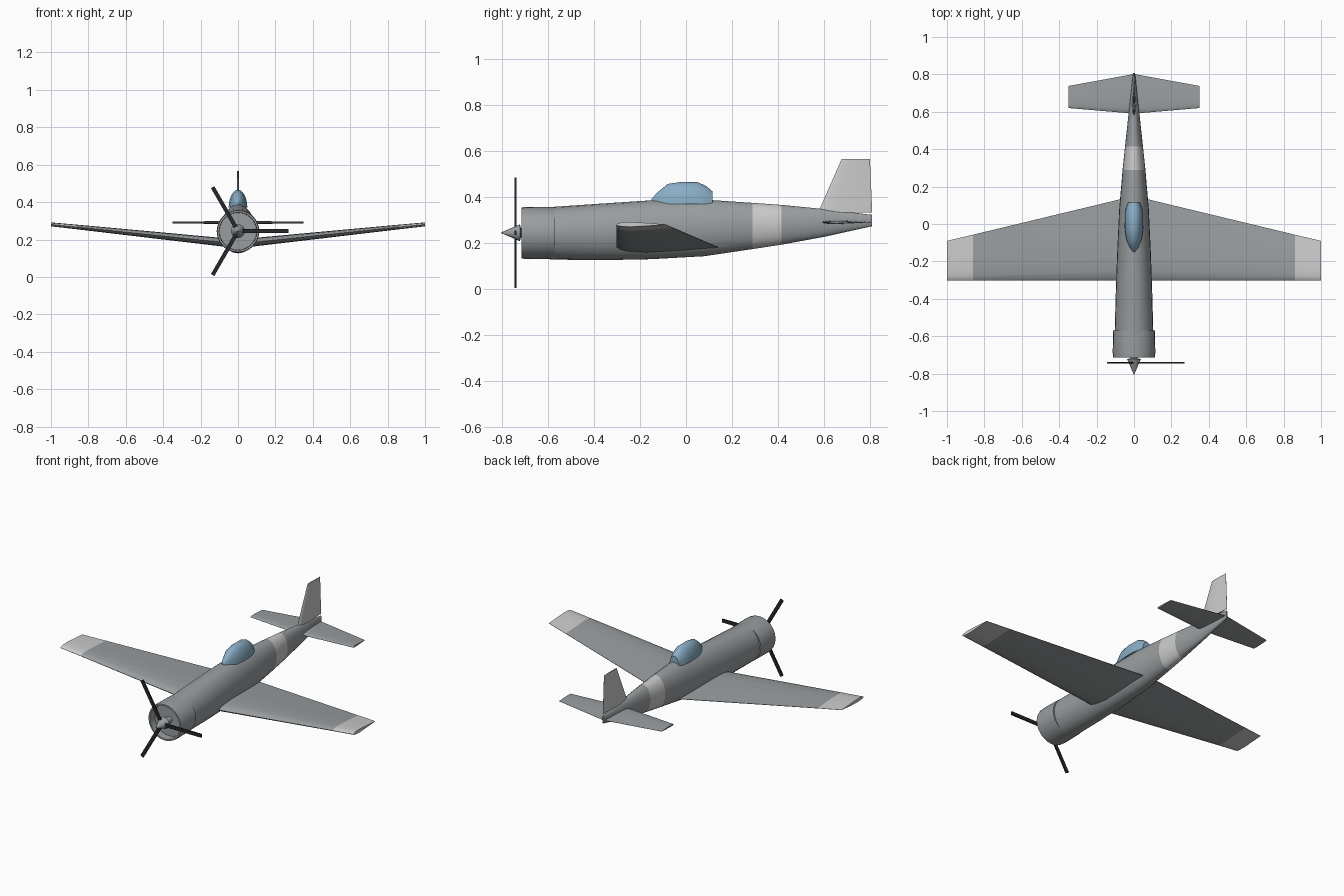
import bpy, bmesh
from math import sin, cos, pi, radians
from mathutils import Matrix

if "Cube" in bpy.data.objects:
    bpy.data.objects.remove(bpy.data.objects["Cube"])

def material(name, rgb):
    m = bpy.data.materials.new(name)
    m.diffuse_color = (*rgb, 1)
    m.use_nodes = True
    m.node_tree.nodes["Principled BSDF"].inputs["Base Color"].default_value = m.diffuse_color
    return m

BODY = material("body_grey", (0.32, 0.34, 0.35))
PALE = material("pale_grey", (0.62, 0.62, 0.61))
GLASS = material("canopy_blue", (0.25, 0.42, 0.56))
BLACK = material("black", (0.02, 0.02, 0.025))

def finish(name, bm, mats, angle=40):
    bmesh.ops.recalc_face_normals(bm, faces=bm.faces)
    me = bpy.data.meshes.new(name)
    bm.to_mesh(me)
    bm.free()
    ob = bpy.data.objects.new(name, me)
    bpy.context.collection.objects.link(ob)
    for m in mats:
        me.materials.append(m)
    bpy.ops.object.select_all(action='DESELECT')
    ob.select_set(True)
    bpy.context.view_layer.objects.active = ob
    bpy.ops.object.shade_smooth_by_angle(angle=radians(angle))
    return ob

def loft(name, rings, mats, pale_spans=(), closed=False, angle=40):
    """Skin a row of equal-sized rings; pale_spans use the second material."""
    bm = bmesh.new()
    vs = [[bm.verts.new(p) for p in r] for r in rings]
    n = len(vs[0])
    for i in range(len(vs) if closed else len(vs) - 1):
        a, b = vs[i], vs[(i + 1) % len(vs)]
        for j in range(n):
            f = bm.faces.new((a[j], a[(j + 1) % n], b[(j + 1) % n], b[j]))
            f.material_index = int(i in pale_spans)
    if not closed:
        for r, span in ((vs[0], 0), (vs[-1], len(vs) - 2)):
            bm.faces.new(r).material_index = int(span in pale_spans)
    return finish(name, bm, mats, angle)

def oval(y, bottom, top, half_width, n=24):
    c, h = (top + bottom) / 2, (top - bottom) / 2
    return [(half_width * sin(2 * pi * k / n), y, c + h * cos(2 * pi * k / n)) for k in range(n)]

# Airfoil outline: chord fraction, thickness fraction
FOIL = [(0, 0), (0.03, 0.25), (0.12, 0.43), (0.3, 0.5), (0.6, 0.33), (1, 0.03),
        (1, -0.03), (0.6, -0.33), (0.3, -0.5), (0.12, -0.43), (0.03, -0.25)]

def foil(lead, trail, thick):
    return [(lead + (trail - lead) * c, t * thick) for c, t in FOIL]

# Fuselage with pale tail band: y, bottom, top, half width
BODY_RINGS = [(-0.67, 0.136, 0.352, 0.103), (-0.57, 0.128, 0.358, 0.103),
              (-0.35, 0.126, 0.373, 0.097), (-0.15, 0.130, 0.386, 0.090),
              (0.08, 0.143, 0.389, 0.079), (0.29, 0.174, 0.375, 0.061),
              (0.415, 0.193, 0.366, 0.048), (0.6, 0.227, 0.348, 0.028),
              (0.808, 0.273, 0.323, 0.005)]
loft("fuselage", [oval(*r) for r in BODY_RINGS], [BODY, PALE], pale_spans=(5,))

# Open engine cowling: outer and inner skins joined
COWL = [(-0.57, 0.112), (-0.69, 0.114), (-0.715, 0.111), (-0.715, 0.101), (-0.66, 0.099), (-0.57, 0.099)]
loft("cowling", [oval(y, 0.244 - r, 0.244 + r, r) for y, r in COWL], [BODY], closed=True)

# Wing: x, trailing edge y, centre z, thickness
WING = [(0, 0.15, 0.177, 0.048), (0.86, -0.057, 0.267, 0.025), (1, -0.09, 0.281, 0.021)]
stations = [(-x, *r) for x, *r in reversed(WING[1:])] + WING
loft("wing", [[(x, y, z + dz) for y, dz in foil(-0.303, te, t)] for x, te, z, t in stations],
     [BODY, PALE], pale_spans=(0, 3))

# Tailplane: x, leading y, trailing y, thickness
TAIL = [(-0.35, 0.62, 0.738, 0.01), (0, 0.59, 0.802, 0.017), (0.35, 0.62, 0.738, 0.01)]
loft("tailplane", [[(x, y, 0.291 + dz) for y, dz in foil(le, te, t)] for x, le, te, t in TAIL], [BODY])

# Fin: z, leading y, trailing y, thickness
FIN = [(0.334, 0.575, 0.81, 0.02), (0.566, 0.677, 0.8, 0.008)]
loft("tail_fin", [[(dx, y, z) for y, dx in foil(le, te, t)] for z, le, te, t in FIN], [PALE])

# Canopy: y, top, half width
CANOPY = [(-0.15, 0.392, 0.006), (-0.125, 0.42, 0.024), (-0.08, 0.457, 0.042), (-0.02, 0.466, 0.05),
          (0.05, 0.465, 0.05), (0.085, 0.45, 0.043), (0.115, 0.425, 0.032)]

def dome(y, top, w, base=0.37, n=12):
    return [(w * cos(pi * k / n), y, base + (top - base) * sin(pi * k / n)) for k in range(n + 1)]

loft("canopy", [dome(*r) for r in CANOPY], [GLASS])

# Propeller blades around the hub
bm = bmesh.new()
for k in range(3):
    mat = (Matrix.Translation((0, -0.742, 0.245)) @ Matrix.Rotation(2 * pi * k / 3, 4, 'Y')
           @ Matrix.Translation((0.137, 0, 0)) @ Matrix.Diagonal((0.268, 0.008, 0.021, 1)))
    bmesh.ops.create_cube(bm, size=1, matrix=mat)
finish("propeller_blades", bm, [BLACK])

# Spinner cone with a short shaft back to the engine
SPINNER = [(-0.805, 0.001), (-0.722, 0.037), (-0.718, 0.02), (-0.66, 0.02)]
loft("spinner", [oval(y, 0.245 - r, 0.245 + r, r, 16) for y, r in SPINNER], [BODY])
